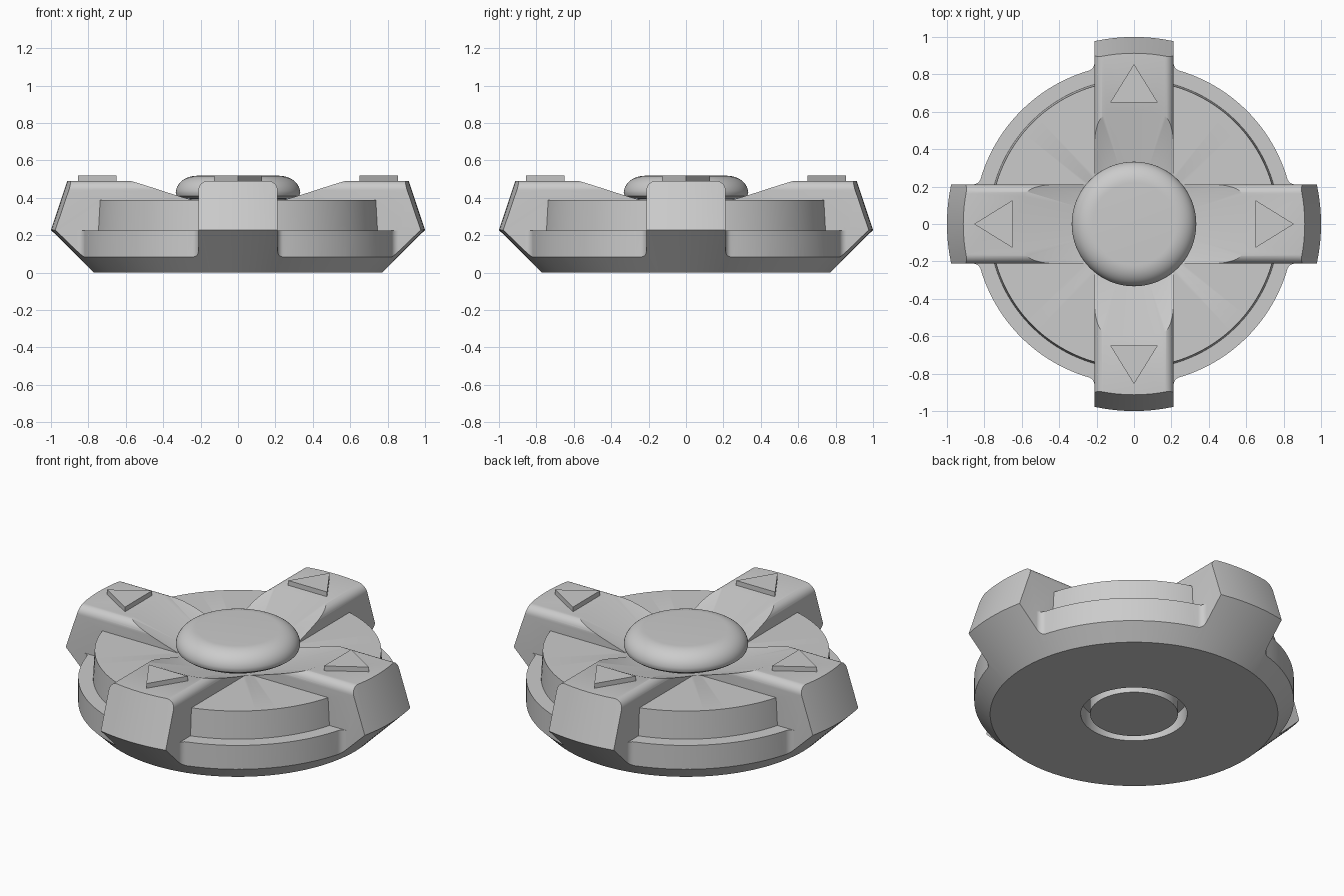
import bpy, bmesh, math
from math import sin, cos, pi, sqrt, atan2

if "Cube" in bpy.data.objects:
    bpy.data.objects.remove(bpy.data.objects["Cube"])

grey = bpy.data.materials.new("grey")
grey.diffuse_color = (0.6, 0.6, 0.6, 1)
grey.use_nodes = True
grey.node_tree.nodes["Principled BSDF"].inputs["Base Color"].default_value = grey.diffuse_color


def make(name, bm):
    bmesh.ops.remove_doubles(bm, verts=bm.verts, dist=1e-5)
    bmesh.ops.recalc_face_normals(bm, faces=bm.faces)
    mesh = bpy.data.meshes.new(name)
    bm.to_mesh(mesh)
    bm.free()
    ob = bpy.data.objects.new(name, mesh)
    bpy.context.collection.objects.link(ob)
    mesh.materials.append(grey)
    return ob


def revolve(name, profile, steps=128):
    bm = bmesh.new()
    vs = [bm.verts.new((r, 0, z)) for r, z in profile]
    es = [bm.edges.new(p) for p in zip(vs, vs[1:])]
    bmesh.ops.spin(bm, geom=vs + es, cent=(0, 0, 0), axis=(0, 0, 1),
                   angle=2 * pi, steps=steps, use_merge=False)
    return make(name, bm)


def prism(name, points, direction):
    bm = bmesh.new()
    face = bm.faces.new([bm.verts.new(p) for p in points])
    ext = bmesh.ops.extrude_face_region(bm, geom=[face])
    moved = [v for v in ext["geom"] if isinstance(v, bmesh.types.BMVert)]
    bmesh.ops.translate(bm, verts=moved, vec=direction)
    return make(name, bm)


def boolean(ob, other, operation):
    mod = ob.modifiers.new("cut", 'BOOLEAN')
    mod.object, mod.operation, mod.solver = other, operation, 'EXACT'
    bpy.context.view_layer.objects.active = ob
    bpy.ops.object.modifier_apply(modifier=mod.name)
    bpy.data.objects.remove(other)


def smooth(ob):
    bpy.ops.object.select_all(action='DESELECT')
    ob.select_set(True)
    bpy.context.view_layer.objects.active = ob
    bpy.ops.object.shade_smooth_by_angle(angle=math.radians(25))


HALF, TOP, RIM, FIL = 0.212, 0.49, 0.855, 0.04

# Flange: round plate with concave fillets running into the four arms
cx, cy = sqrt((RIM + FIL) ** 2 - (HALF + FIL) ** 2), HALF + FIL
a = atan2(cy, cx)
quarter = [(cx, HALF - 0.06)]
for i in range(9):
    t = 1.5 * pi + (a - 0.5 * pi) * i / 8
    quarter.append((cx + FIL * cos(t), cy + FIL * sin(t)))
for i in range(1, 24):
    t = a + (pi / 2 - 2 * a) * i / 24
    quarter.append((RIM * cos(t), RIM * sin(t)))
quarter += [(y, x) for x, y in reversed(quarter[:10])]
outline = []
for q in range(4):
    c, s = round(cos(q * pi / 2)), round(sin(q * pi / 2))
    outline += [(c * x - s * y, s * x + c * y, -0.1) for x, y in quarter]
body = prism("dial_body", outline, (0, 0, 0.325))

# Raised inner disc
boolean(body, revolve("disc", [(0, 0.1), (0.776, 0.1), (0.776, 0.22),
                               (0.767, 0.387), (0, 0.387)]), 'UNION')

# Crossed arms with rounded top edges
R = 0.05
section = [(-HALF, -0.1), (HALF, -0.1)]
for side in (0, 1):
    for i in range(9):
        t = (side + i / 8) * pi / 2
        section.append(((HALF - R) * (1 - 2 * side) + R * cos(t), TOP - R + R * sin(t)))
boolean(body, prism("arm_x", [(-1.1, y, z) for y, z in section], (2.2, 0, 0)), 'UNION')
boolean(body, prism("arm_y", [(x, -1.1, z) for x, z in section], (0, 2.2, 0)), 'UNION')

# Turned envelope: bevelled rim, sloping arm ends, central dish, ring groove below
boolean(body, revolve("envelope", [
    (0, 0), (0.235, 0), (0.235, 0.1), (0.285, 0.1), (0.285, 0), (0.77, 0),
    (1.0, 0.228), (0.913, 0.49), (0.886, 0.57), (0.816, 0.57),
    (0.28, 0.372), (0, 0.372)]), 'INTERSECT')
smooth(body)

# Centre button with rounded rim and short neck
dome = [(0.22 + 0.113 * cos(i * pi / 24), 0.425 + 0.093 * sin(i * pi / 24)) for i in range(13)]
smooth(revolve("centre_button", [(0, 0.36), (0.26, 0.36), (0.26, 0.395), (0.31, 0.397),
                                 (0.328, 0.41)] + dome + [(0, 0.518)]))

# Raised direction arrows
for q, side in enumerate(("right", "back", "left", "front")):
    c, s = round(cos(q * pi / 2)), round(sin(q * pi / 2))
    tri = [(0.855, 0), (0.65, 0.127), (0.65, -0.127)]
    prism("arrow_" + side, [(c * x - s * y, s * x + c * y, TOP - 0.01) for x, y in tri],
          (0, 0, 0.038))
